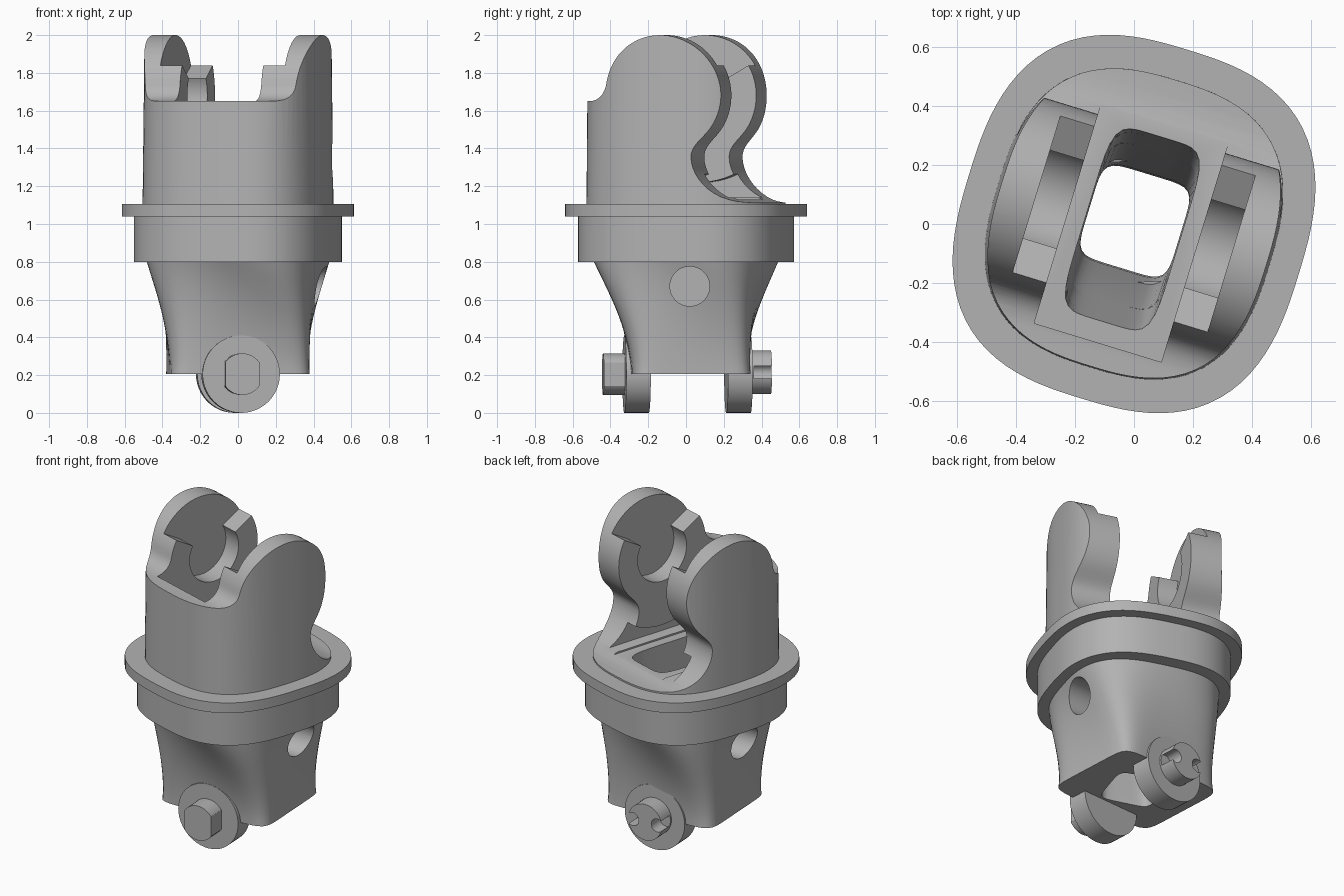
import bpy, bmesh
from math import sin, cos, radians, pi
from mathutils import Matrix, Vector
from mathutils.geometry import interpolate_bezier

if "Cube" in bpy.data.objects:
    bpy.data.objects.remove(bpy.data.objects["Cube"])

grey = bpy.data.materials.new("plain grey")
grey.use_nodes = True
grey.diffuse_color = (0.45, 0.45, 0.45, 1)
grey.node_tree.nodes["Principled BSDF"].inputs["Base Color"].default_value = (0.45, 0.45, 0.45, 1)

TWIST = -17      # turn of the upper half about z
LOWER = 3        # turn of the foot
AXLE = 1.68      # height of the socket centre


def to_object(name, bm, turn=0):
    bmesh.ops.recalc_face_normals(bm, faces=bm.faces)
    bm.transform(Matrix.Rotation(radians(turn), 4, 'Z'))
    mesh = bpy.data.meshes.new(name)
    bm.to_mesh(mesh)
    bm.free()
    mesh.materials.append(grey)
    obj = bpy.data.objects.new(name, mesh)
    bpy.context.collection.objects.link(obj)
    return obj


def loft(name, rings, steps=96, base_turn=0):
    """Rounded-square sections: z, half width, half depth, squareness, turn, y shift."""
    bm = bmesh.new()
    loops = []
    for z, a, b, n, turn, shift in rings:
        rot = Matrix.Rotation(radians(turn), 3, 'Z')
        loop = []
        for i in range(steps):
            t = 2 * pi * i / steps
            r = (abs(cos(t)) ** n + abs(sin(t)) ** n) ** (-1 / n)
            loop.append(bm.verts.new(rot @ Vector((a * r * cos(t), b * r * sin(t) + shift, z))))
        loops.append(loop)
    for low, high in zip(loops, loops[1:]):
        for i in range(steps):
            j = (i + 1) % steps
            bm.faces.new((low[i], low[j], high[j], high[i]))
    bm.faces.new(loops[0][::-1])
    bm.faces.new(loops[-1])
    return to_object(name, bm, base_turn)


def extrude_x(name, outline, half):
    """Side profile of (y, z) points, extruded across the width."""
    bm = bmesh.new()
    face = bm.faces.new([bm.verts.new((-half, y, z)) for y, z in outline])
    new = bmesh.ops.extrude_face_region(bm, geom=[face])["geom"]
    bmesh.ops.translate(bm, vec=(2 * half, 0, 0),
                        verts=[v for v in new if isinstance(v, bmesh.types.BMVert)])
    return to_object(name, bm, TWIST)


def box(name, x, y, z, turn=0):
    bm = bmesh.new()
    size = [p[1] - p[0] for p in (x, y, z)]
    mid = [(p[1] + p[0]) / 2 for p in (x, y, z)]
    bmesh.ops.create_cube(bm, size=1, matrix=Matrix.Translation(mid) @ Matrix.Diagonal((*size, 1)))
    return to_object(name, bm, turn)


def cylinder(name, axis, centre, radius, length, turn=0, steps=48):
    bm = bmesh.new()
    rot = Matrix.Rotation(pi / 2, 4, 'Y' if axis == 'X' else 'X')
    bmesh.ops.create_cone(bm, cap_ends=True, segments=steps, radius1=radius, radius2=radius,
                          depth=length, matrix=Matrix.Translation(centre) @ rot)
    return to_object(name, bm, turn)


def boolean(obj, cutter, operation='DIFFERENCE', keep=False):
    mod = obj.modifiers.new("cut", 'BOOLEAN')
    mod.operation, mod.solver, mod.object = operation, 'EXACT', cutter
    bpy.context.view_layer.objects.active = obj
    bpy.ops.object.modifier_apply(modifier=mod.name)
    if not keep:
        bpy.data.objects.remove(cutter)


def arc(radius, start, end, steps=32):
    angles = [radians(start + (end - start) * i / steps) for i in range(steps + 1)]
    return [(radius * cos(t), AXLE + radius * sin(t)) for t in angles]


def bezier(*points):
    return [(p.x, p.y) for p in interpolate_bezier(*[Vector(p) for p in points], 12)]


# Upper housing, trimmed to the side profile
upper = loft("upper_housing", [(1.06, .48, .508, 2.7, 0, 0), (2.1, .468, .5, 2.7, 0, 0)], base_turn=TWIST)
profile = [(-.7, 1.0), (-.7, 1.65)]
profile += bezier((-.44, 1.65), (-.37, 1.65), (-.33, 1.68), (-.315, 1.735))[:-1]
profile += arc(.32, 170, -30, 48)
profile += bezier((.277, 1.52), (.235, 1.45), (.17, 1.42), (.17, 1.355))[1:]
profile += bezier((.17, 1.355), (.17, 1.25), (.28, 1.12), (.44, 1.115))[1:]
profile += [(.7, 1.115), (.7, 1.0)]
boolean(upper, extrude_x("profile", profile, .7), 'INTERSECT')

# Slot between the cheeks, socket recess open at the top, relief below the socket
boolean(upper, box("slot", (-.225, .225), (-.42, 1), (1.13, 2.3), TWIST))
socket = arc(.18, 30, -210, 40) + [(-1, AXLE + .577), (-1, 2.4), (1, 2.4), (1, AXLE + .577)]
boolean(upper, extrude_x("socket", socket, .345))
relief = arc(.46, -45, -150) + [(-.4, 1.14), (.7, 1.14), (.7, 1.35)]
boolean(upper, extrude_x("relief", relief, .3))

# Collar, rim and tapering foot
rim = loft("rim", [(z, .583, .617, 2.7, TWIST, 0) for z in (1.04, 1.105)])
collar = loft("collar", [(z, .523, .55, 2.7, TWIST, 0) for z in (.8, 1.05)])
sections = []
for i in range(17):
    t = i / 16
    e = t ** 1.9
    sections.append((.205 + .6 * t, .37 + .088 * e, .315 + .15 * e,
                     9 - 6.1 * t ** .6, LOWER + (TWIST - LOWER) * e, .015 * (1 - t)))
foot = loft("tapered_foot", sections)

# Side holes in the foot
for side in (-1, 1):
    boolean(foot, cylinder("side_hole", 'X', (side * .42, .02, .67), .105, .4))

# Funnel passage through everything
passage = loft("passage", [(.1, .16, .16, 6, TWIST, .01), (.3, .16, .17, 6, TWIST, .01),
                           (1.3, .165, .36, 6, TWIST, -.025)], 64)
passage.hide_render = True
for part in (upper, rim, collar, foot):
    boolean(part, passage, keep=True)
bpy.data.objects.remove(passage)

# Round lugs under the foot
front_lug = cylinder("front_lug", 'Y', (0, -.262, .205), .205, .13, LOWER)
back_lug = cylinder("back_lug", 'Y', (0, .278, .205), .205, .13, LOWER)

# Front boss with two flats, back boss with two round notches
front_boss = cylinder("front_boss", 'Y', (0, -.38, .205), .11, .12, LOWER)
boolean(front_boss, box("flats", (-.09, .09), (-1, 0), (0, 1), LOWER), 'INTERSECT')
back_boss = cylinder("back_boss", 'Y', (0, .39, .215), .115, .12, LOWER)
for side in (-1, 1):
    boolean(back_boss, cylinder("notch", 'Y', (side * .085, .42, .215), .042, .13, LOWER, 24))

# Smooth curved faces, keep hard edges
bpy.ops.object.select_all(action='DESELECT')
for part in (upper, rim, collar, foot, front_lug, back_lug, front_boss, back_boss):
    part.select_set(True)
    bpy.context.view_layer.objects.active = part
bpy.ops.object.shade_smooth_by_angle(angle=radians(30))
